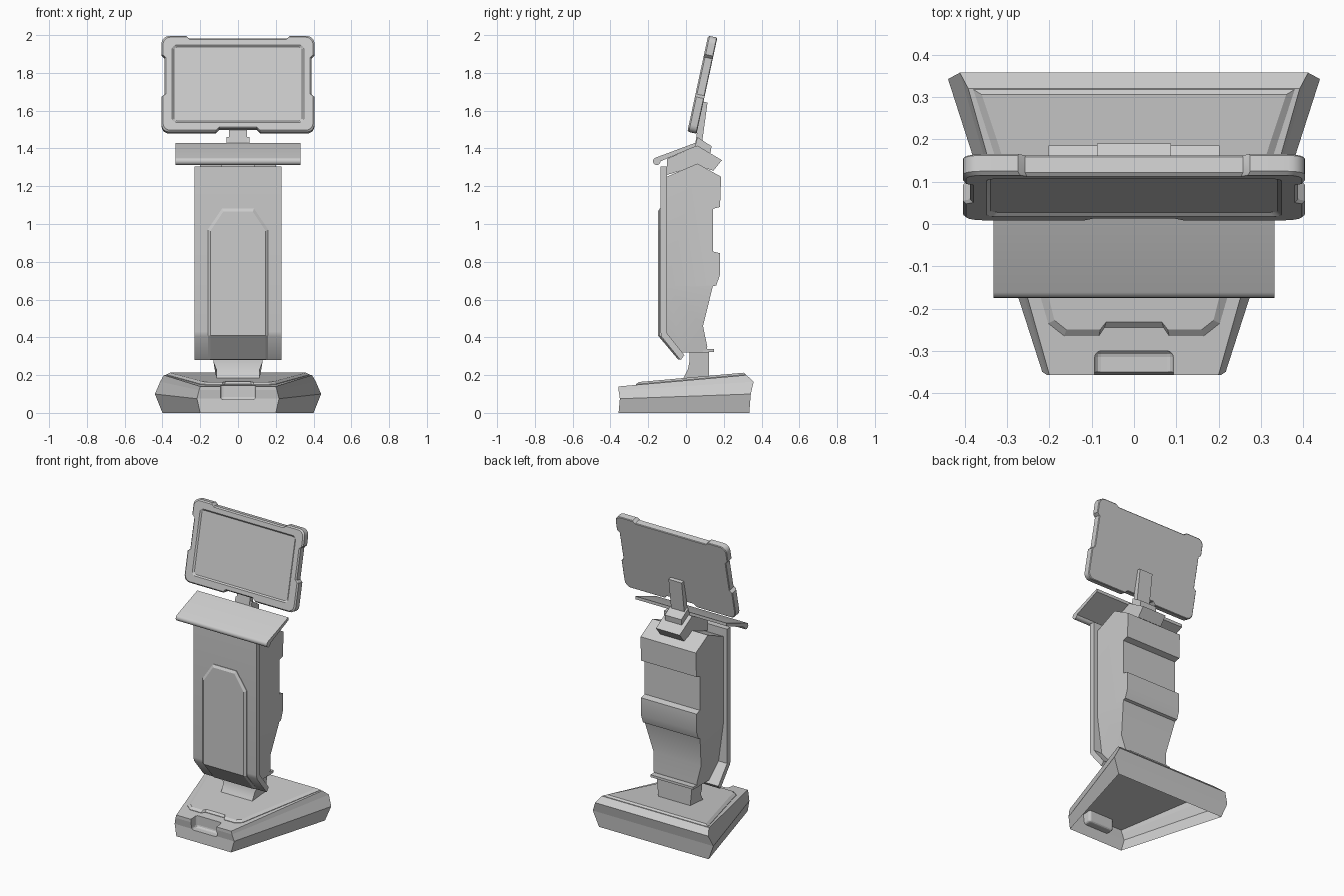
import bpy, bmesh
from math import sin, cos, radians
from mathutils import Matrix

if "Cube" in bpy.data.objects:
    bpy.data.objects.remove(bpy.data.objects["Cube"])


def build(name, verts, faces, smooth=0):
    me = bpy.data.meshes.new(name)
    me.from_pydata(verts, [], faces)
    bm = bmesh.new()
    bm.from_mesh(me)
    bmesh.ops.recalc_face_normals(bm, faces=bm.faces)
    bm.to_mesh(me)
    bm.free()
    ob = bpy.data.objects.new(name, me)
    bpy.context.collection.objects.link(ob)
    if smooth:
        activate(ob)
        bpy.ops.object.shade_smooth_by_angle(angle=radians(smooth))
    return ob


def activate(ob):
    bpy.ops.object.select_all(action='DESELECT')
    ob.select_set(True)
    bpy.context.view_layer.objects.active = ob


def loft(name, rings, caps=None, smooth=0):
    """Bridge equal-length rings; close both ends unless cap faces are given."""
    n = len(rings[0])
    verts = [p for r in rings for p in r]
    faces = [(k * n + i, k * n + (i + 1) % n, (k + 1) * n + (i + 1) % n, (k + 1) * n + i)
             for k in range(len(rings) - 1) for i in range(n)]
    last = (len(rings) - 1) * n
    for cap in caps or [range(n)]:
        faces += [tuple(cap), tuple(last + i for i in cap)]
    return build(name, verts, faces, smooth)


def side_profile(name, pts, hw, smooth=0):
    """Extrude a (y, z) profile across the width."""
    return loft(name, [[(s * hw, y, z) for y, z in pts] for s in (-1, 1)], smooth=smooth)


def mirrored(half):
    return half + [(-p[0], *p[1:]) for p in reversed(half)]


def arc(cx, cy, r, a0, a1, n=5):
    return [(cx + r * cos(radians(a0 + (a1 - a0) * i / n)),
             cy + r * sin(radians(a0 + (a1 - a0) * i / n))) for i in range(n + 1)]


def modify(ob, kind, **settings):
    m = ob.modifiers.new(kind, kind)
    for k, v in settings.items():
        setattr(m, k, v)
    activate(ob)
    bpy.ops.object.modifier_apply(modifier=m.name)


def cut(ob, cutter):
    modify(ob, 'BOOLEAN', object=cutter, operation='DIFFERENCE', solver='EXACT')
    bpy.data.objects.remove(cutter)


# Base: wedge shell with bulging sides, rear bulge and a front notch
base = loft("base", [mirrored([f, b]) for f, b in (
    ((.2, -.357, 0), (.40, .335, 0)),
    ((.217, -.35, .075), (.44, .343, .10)),
    ((.206, -.357, .12), (.412, .358, .165)),
    ((.2, -.357, .14), (.392, .32, .2)))])
bpy.ops.mesh.primitive_cube_add(size=1, location=(0, -.36, .17))
notch = bpy.context.object
notch.scale = (.186, .12, .2)
bpy.ops.object.transform_apply(location=False)
modify(notch, 'BEVEL', width=.015, segments=3)
cut(base, notch)
bm = bmesh.new()                      # open underside
bm.from_mesh(base.data)
bmesh.ops.delete(bm, geom=[f for f in bm.faces if max(v.co.z for v in f.verts) < .01],
                 context='FACES')
bm.to_mesh(base.data)
bm.free()


# Raised deck on the base, with chamfered rim
def deck_ring(half, lift):
    return [(x, y, .14 + (y + .357) * .0886 + lift) for x, y in mirrored(half)]


deck_outer = [(.07, -.245), (.083, -.265), (.165, -.265), (.203, -.235), (.222, -.17), (.38, .318)]
deck_inner = [(.066, -.232), (.08, -.25), (.16, -.25), (.188, -.228), (.204, -.165), (.36, .306)]
loft("base_deck", [deck_ring(deck_outer, -.002), deck_ring(deck_outer, .003),
                   deck_ring(deck_inner, .014)])

# Neck between base and column
neck = side_profile("neck", [(-.02, .175), (-.005, .2), (.01, .23), (.018, .27), (.02, .33),
                             (.122, .33), (.122, .18)], .13, 35)
for v in neck.data.vertices:
    if v.co.z < .25:
        v.co.x *= .88

# Column body with stepped back, tapering towards the bottom
body = side_profile("column_body", [
    (-.102, 1.25), (-.102, .42), (-.02, .32), (.105, .32), (.113, .35), (.09, .46),
    (.142, .67), (.16, .675), (.18, .73), (.18, .845), (.142, .855), (.142, 1.08),
    (.18, 1.09), (.186, 1.25), (.06, 1.32)], .202)
bm = bmesh.new()
bm.from_mesh(body.data)
bmesh.ops.bisect_plane(bm, geom=bm.verts[:] + bm.edges[:] + bm.faces[:],
                       plane_co=(0, 0, .67), plane_no=(0, 0, 1))
for v in bm.verts:
    if v.co.z < .67:
        v.co.x *= 1 - .24 * (.67 - v.co.z) / .35
bm.to_mesh(body.data)
bm.free()
activate(body)
bpy.ops.object.shade_smooth_by_angle(angle=radians(35))
side_profile("column_lip", [(.09, .32), (.09, .338), (.148, .338), (.148, .322)], .155)

# Front cover bending back at the bottom
side_profile("front_cover", [(-.135, 1.305), (-.135, .43), (-.131, .405), (-.03, .28),
                             (-.008, .305), (-.1, .42), (-.1, 1.305)], .23, 35)


# Raised door panel following the cover's bend
def door_ring(half, lift):
    return [(x, -.135 - lift + max(0, .41 - z) * .84, z) for x, z in mirrored(half)]


door_outer = [(.16, .283), (.16, .41), (.16, .97), (.085, 1.082)]
door_inner = [(.146, .283), (.146, .41), (.146, .963), (.078, 1.066)]
loft("door_panel", [door_ring(door_outer, -.004), door_ring(door_outer, .004),
                    door_ring(door_inner, .014)],
     caps=[(0, 1, 6, 7), (1, 2, 3, 4, 5, 6)])

# Cap on the column, shelf with rolled front edge
side_profile("column_cap", [(-.1, 1.26), (-.1, 1.345), (.06, 1.415), (.19, 1.338),
                            (.145, 1.282), (.06, 1.31)], .087)
side_profile("shelf", [(.05, 1.43), (.05, 1.41)]
             + arc(-.155, 1.332, .02, 0, -250, 10), .332, 35)

# Hinge block and arm holding the screen
side_profile("hinge_block", [(.045, 1.4), (.06, 1.46), (.135, 1.412), (.13, 1.375),
                             (.06, 1.39)], .06)
side_profile("screen_arm", [(.05, 1.43), (.085, 1.43), (.114, 1.643), (.082, 1.65)], .048)

# Screen: rounded slab with edge notches and a recessed display
tilt = Matrix.Translation((0, .0865, 1.7375)) @ Matrix.Rotation(radians(-12.2), 4, 'X')
outline = mirrored([(.1, -.242), (.118, -.26)] + arc(.365, -.22, .04, -90, 0)
                   + [(.405, -.07), (.388, -.055), (.388, .145), (.405, .16)]
                   + arc(.365, .22, .04, 0, 90) + [(.275, .26), (.258, .246)])


def slab_ring(pts, depth, inset=0):
    return [(x * (1 - inset / .4), depth, z * (1 - inset / .26)) for x, z in pts]


screen = loft("screen", [slab_ring(outline, -.025, .008), slab_ring(outline, -.017),
                         slab_ring(outline, .021), slab_ring(outline, .025, .004)])
display = mirrored(arc(.33, -.19, .02, -90, 0, 3) + arc(.33, .19, .02, 0, 90, 3))
cut(screen, loft("display_cutter", [slab_ring(display, -.035, -.012),
                                    slab_ring(display, -.017, .012)]))
screen.data.transform(tilt)
activate(screen)
bpy.ops.object.shade_smooth_by_angle(angle=radians(25))
